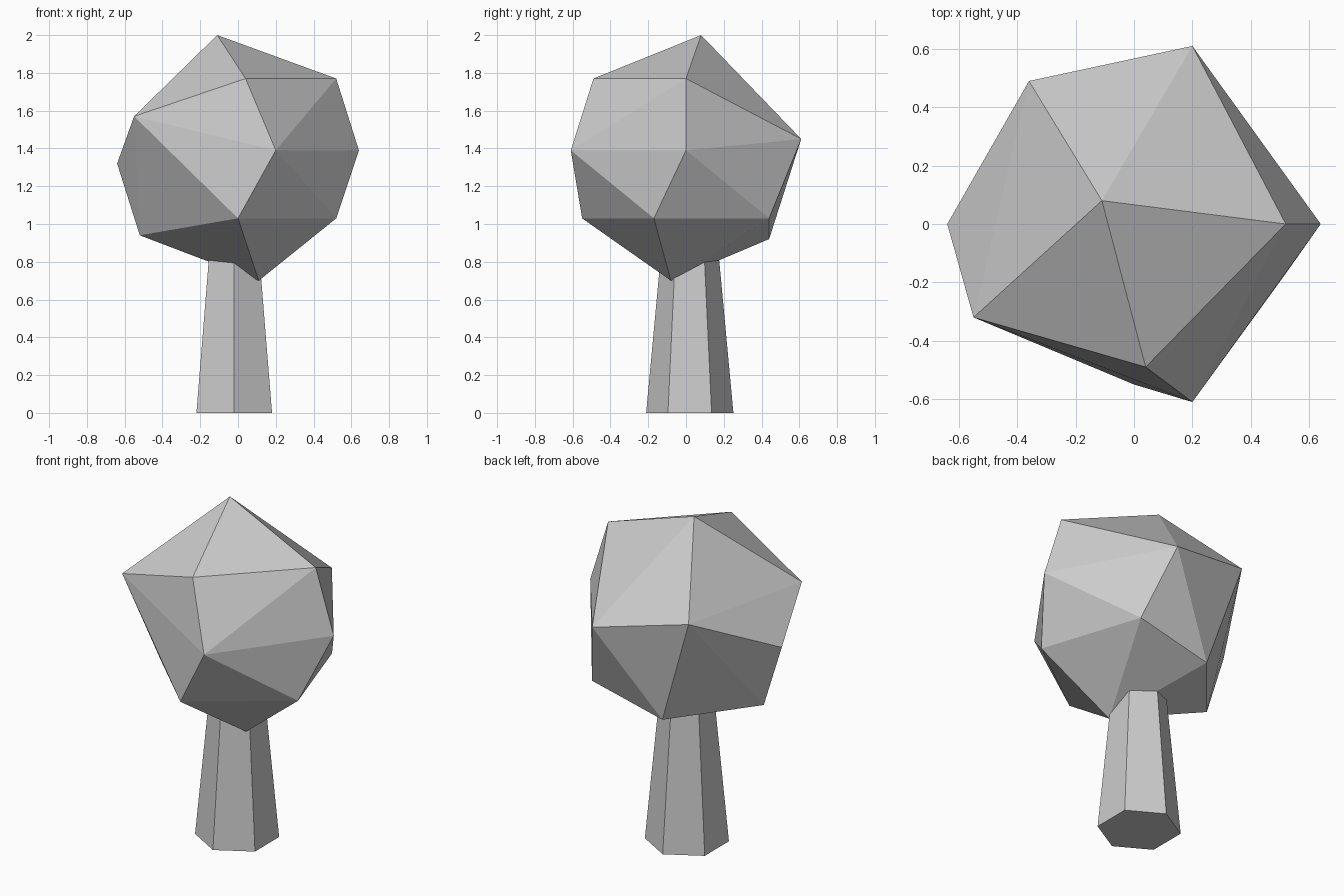
import bpy
import bmesh
import math

default_cube = bpy.data.objects.get("Cube")
if default_cube:
    bpy.data.objects.remove(default_cube, do_unlink=True)


def make_material(name, colour):
    mat = bpy.data.materials.new(name)
    mat.use_nodes = True
    mat.diffuse_color = colour
    for node in mat.node_tree.nodes:
        if node.type == 'BSDF_PRINCIPLED':
            node.inputs["Base Color"].default_value = colour
    return mat


def make_object(name, bm, mat):
    bmesh.ops.recalc_face_normals(bm, faces=bm.faces)
    mesh = bpy.data.meshes.new(name)
    bm.to_mesh(mesh)
    bm.free()
    mesh.materials.append(mat)
    obj = bpy.data.objects.new(name, mesh)
    bpy.context.scene.collection.objects.link(obj)
    return obj


grey = make_material("light grey", (0.6, 0.6, 0.6, 1.0))

# Trunk: tapered six-sided post, its top buried in the crown
TRUNK_CENTRE = (-0.02, 0.02)
TRUNK_HEIGHT = 1.0
bm = bmesh.new()
bmesh.ops.create_cone(bm, cap_ends=True, segments=6,
                      radius1=0.231, radius2=0.138, depth=TRUNK_HEIGHT)
# The post has corners at its front and back
for v in bm.verts:
    angle = math.atan2(v.co.y, v.co.x)
    radius = math.hypot(v.co.x, v.co.y)
    step = math.radians(60)
    angle = math.floor(angle / step + 0.25) * step + math.radians(30)
    v.co.x = TRUNK_CENTRE[0] + radius * math.cos(angle)
    v.co.y = TRUNK_CENTRE[1] + radius * math.sin(angle)
    v.co.z += TRUNK_HEIGHT / 2
make_object("trunk", bm, grey)

# Crown: irregular faceted boulder shape wrapped around its corner points
crown_corners = [
    (-0.11, 0.08, 2.0),                                             # peak
    (0.04, -0.49, 1.77), (0.52, 0, 1.77),                           # upper ring
    (-0.55, -0.32, 1.57), (-0.36, 0.49, 1.57),
    (0.2, -0.61, 1.39), (0.64, 0, 1.39),                            # widest ring
    (0.2, 0.61, 1.45), (-0.64, 0, 1.32),
    (0, -0.55, 1.03), (0.52, -0.17, 1.03), (0.32, 0.44, 1.03),      # lower ring
    (-0.52, 0, 0.94), (-0.15, 0.44, 0.92),
    (0.11, -0.08, 0.7),                                             # lowest tip
]
bm = bmesh.new()
for corner in crown_corners:
    bm.verts.new(corner)
bmesh.ops.convex_hull(bm, input=bm.verts)
make_object("crown", bm, grey)
